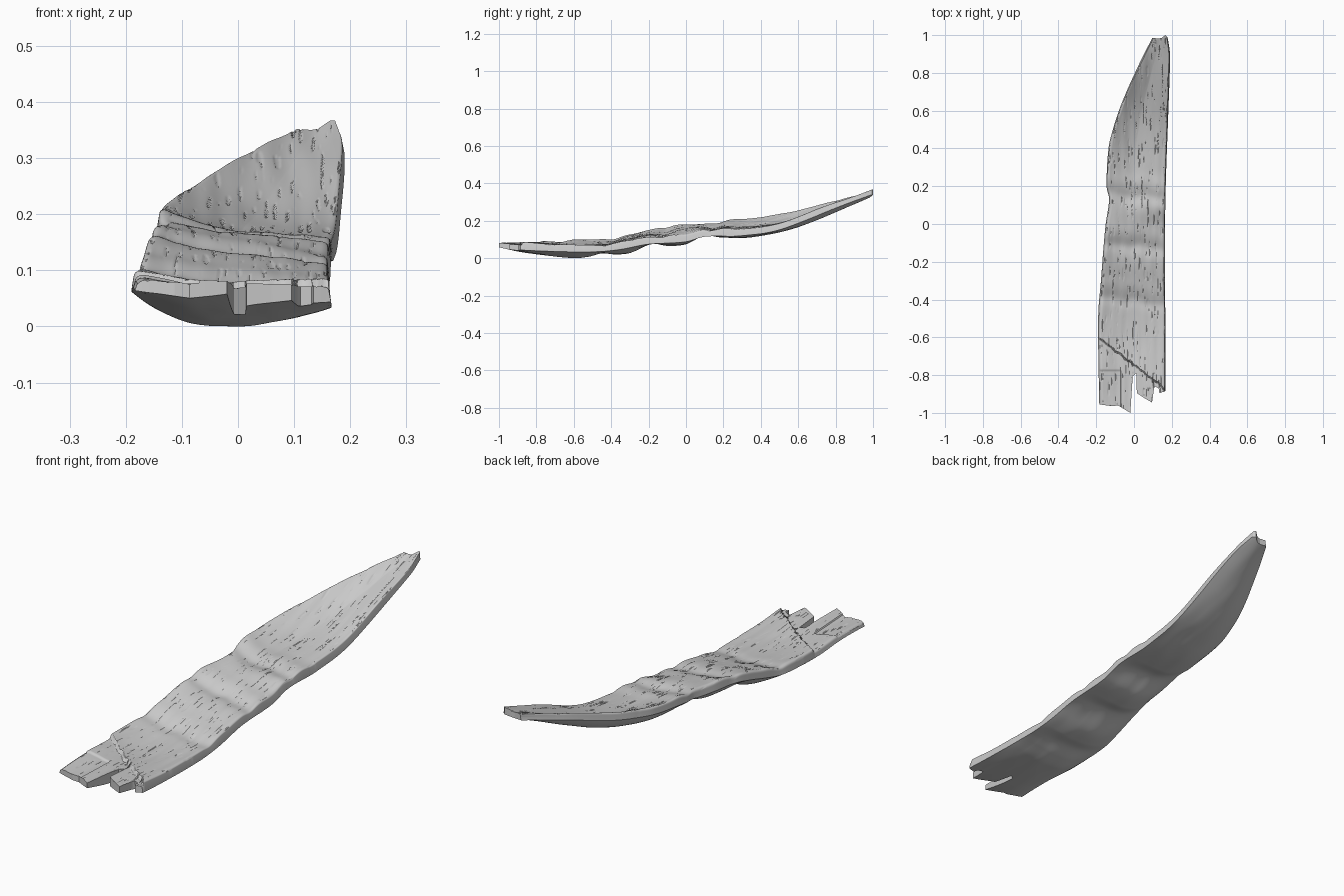
import bpy, bmesh, math
from mathutils import Vector, noise

if "Cube" in bpy.data.objects:
    bpy.data.objects.remove(bpy.data.objects["Cube"])

NU, NV = 120, 400


def interp(pts, t):
    """Smooth (Catmull-Rom style) interpolation through (t, value) pairs."""
    if t <= pts[0][0]:
        return pts[0][1]
    if t >= pts[-1][0]:
        return pts[-1][1]
    i = max(k for k in range(len(pts) - 1) if pts[k][0] <= t)

    def slope(k):
        a, b = pts[max(k - 1, 0)], pts[min(k + 1, len(pts) - 1)]
        return (b[1] - a[1]) / (b[0] - a[0])
    (t0, p0), (t1, p1) = pts[i], pts[i + 1]
    h = t1 - t0
    s = (t - t0) / h
    return ((2*s**3 - 3*s*s + 1) * p0 + (s**3 - 2*s*s + s) * h * slope(i)
            + (3*s*s - 2*s**3) * p1 + (s**3 - s*s) * h * slope(i + 1))


def linear(pts, t):
    for (a, p), (b, q) in zip(pts, pts[1:]):
        if t <= b:
            return p + (q - p) * max(0, (t - a) / (b - a))
    return pts[-1][1]


# Plan outline
LEFT = [(-1, -.183), (-.6, -.19), (-.45, -.188), (-.3, -.175), (-.13, -.162), (0, -.15),
        (.13, -.132), (.2, -.145), (.4, -.135), (.5, -.112), (.6, -.08), (.7, -.04),
        (.8, .005), (.9, .053), (1, .105)]
RIGHT = [(-1, .165), (-.6, .167), (-.2, .163), (.2, .168), (.6, .182), (.9, .19), (1, .176)]
# Underside heights along the left edge, the belly and the right edge
LOW_L = [(-1, .062), (-.8, .07), (-.6, .062), (-.4, .07), (-.3, .09), (-.2, .118), (-.1, .138),
         (0, .145), (.1, .15), (.2, .168), (.4, .19), (.6, .225), (.8, .28), (1, .328)]
LOW_C = [(-1, .058), (-.85, .028), (-.6, .0), (-.52, .008), (-.45, .026), (-.38, .02), (-.3, .028),
         (-.18, .076), (-.1, .067), (0, .075), (.1, .121), (.18, .112), (.3, .108), (.4, .119),
         (.6, .166), (.8, .246), (1, .332)]
LOW_R = [(-1, .05), (-.85, .042), (-.6, .034), (-.4, .04), (-.2, .074), (0, .088), (.1, .115),
         (.3, .12), (.5, .152), (.8, .268), (1, .343)]
# Top height along the middle
TOP_C = [(-1, .092), (-.8, .08), (-.6, .068), (-.4, .083), (-.22, .126), (-.1, .138), (.05, .166),
         (.15, .165), (.3, .168), (.4, .176), (.6, .212), (.8, .284), (1, .358)]
# Broken ends, as y across the width
FRONT_END = [(0, -.955), (.2, -.965), (.28, -.96), (.47, -1), (.51, -.805), (.565, -.79), (.57, -.895),
             (.7, -.925), (.8, -.945), (.83, -.87), (.845, -.86), (.9, -.87), (.91, -.895), (1, -.885)]
BACK_END = [(0, .985), (.4, .982), (.6, .985), (.85, 1), (1, .99)]


def section(rails, u, p_left, p_right):
    """Dished cross-section height from (left, belly, right) heights."""
    l, c, r = rails
    m = .47
    if u < m:
        return c + (l - c) * ((m - u) / m) ** p_left
    return c + (r - c) * ((u - m) / (1 - m)) ** p_right


def step(d, w):
    s = min(1, max(0, d / w + .5))
    return s * s * (3 - 2 * s)


def relief(x, y):
    """Height added to the top surface."""
    t = 0
    # folds across the grain
    for y0, d in ((.15, .008), (-.12, .008), (-.41, .006)):
        q = y - y0 + .12 * x + .02 * noise.noise(Vector((x * 14, y0 * 9, 2)))
        t += -d * math.exp(-(q / .035) ** 2) + .5 * d * math.exp(-((q - .075) / .04) ** 2)
    # diagonal split where the upper layer has snapped off
    line = -.6 - .77 * (x + .19) + .010 * noise.noise(Vector((x * 35, 0, 5)))
    t += .006 * math.exp(-max(0, y - line) / .12) * step(y - line, .012)
    t -= .010 * (1 - step(y - line, .012))
    if x < -.07:
        t -= .005 * (1 - step(y + .775, .012))
    # bark grain: broad relief and short thin cracks
    t += .003 * noise.noise(Vector((x * 28, y * 5, 1)))
    n = noise.noise(Vector((x * 130, y * 13, 7)))
    return t - .002 * step(n - .38, .2)


def build_plank():
    bm = bmesh.new()
    # extra columns at break points and near the rims
    us = sorted(set([i / NU for i in range(NU + 1)] + [p[0] for p in FRONT_END]
                    + [.003, .013, .987, .997]))
    top, low = [], []
    for u in us:
        y0, y1 = linear(FRONT_END, u), linear(BACK_END, u)
        rim_l = max(0, 1 - u / .07)
        rim_r = max(0, 1 - (1 - u) / .05)
        ct, cl = [], []
        for j in range(NV + 1):
            y = -1 + 2 * j / NV
            if y < -.7:
                y = -.7 + (y + .7) * (-.7 - y0) / .3
            elif y > .9:
                y = .9 + (y - .9) * (y1 - .9) / .1
            xl, xr = interp(LEFT, y), interp(RIGHT, y)
            x = xl + (xr - xl) * u
            l, c, r = interp(LOW_L, y), interp(LOW_C, y), interp(LOW_R, y)
            edge = .037 - .010 * step(y - .8, .4)
            zb = section((l, c, r), u, 2.2, 1.8) + .002 * noise.noise(Vector((x * 18, y * 7, 3)))
            zt = section((l + edge, interp(TOP_C, y), r + edge), u, 1.3, 1.3) + relief(x, y)
            # rounded rims
            zt -= .016 * (1 - math.sqrt(1 - rim_l ** 2)) + .006 * (1 - math.sqrt(1 - rim_r ** 2))
            zt = max(zt, zb + .012)
            ct.append(bm.verts.new((x + .004 * rim_l - .004 * rim_r, y, zt)))
            cl.append(bm.verts.new((x, y, zb)))
        top.append(ct)
        low.append(cl)
    n = len(us)
    for i in range(n - 1):
        for j in range(NV):
            bm.faces.new((top[i][j], top[i+1][j], top[i+1][j+1], top[i][j+1]))
            bm.faces.new((low[i][j], low[i][j+1], low[i+1][j+1], low[i+1][j]))
        for j in (0, NV):
            bm.faces.new((top[i][j], low[i][j], low[i+1][j], top[i+1][j]))
    for i in (0, n - 1):
        for j in range(NV):
            bm.faces.new((top[i][j], top[i][j+1], low[i][j+1], low[i][j]))
    bmesh.ops.recalc_face_normals(bm, faces=bm.faces)
    # rest on the ground
    zmin = min(v.co.z for v in bm.verts)
    bmesh.ops.translate(bm, verts=bm.verts, vec=(0, 0, -zmin))
    me = bpy.data.meshes.new("bark_plank")
    bm.to_mesh(me)
    bm.free()
    ob = bpy.data.objects.new("bark_plank", me)
    bpy.context.collection.objects.link(ob)
    return ob


plank = build_plank()
bpy.context.view_layer.objects.active = plank
plank.select_set(True)
bpy.ops.object.shade_smooth_by_angle(angle=math.radians(35))
